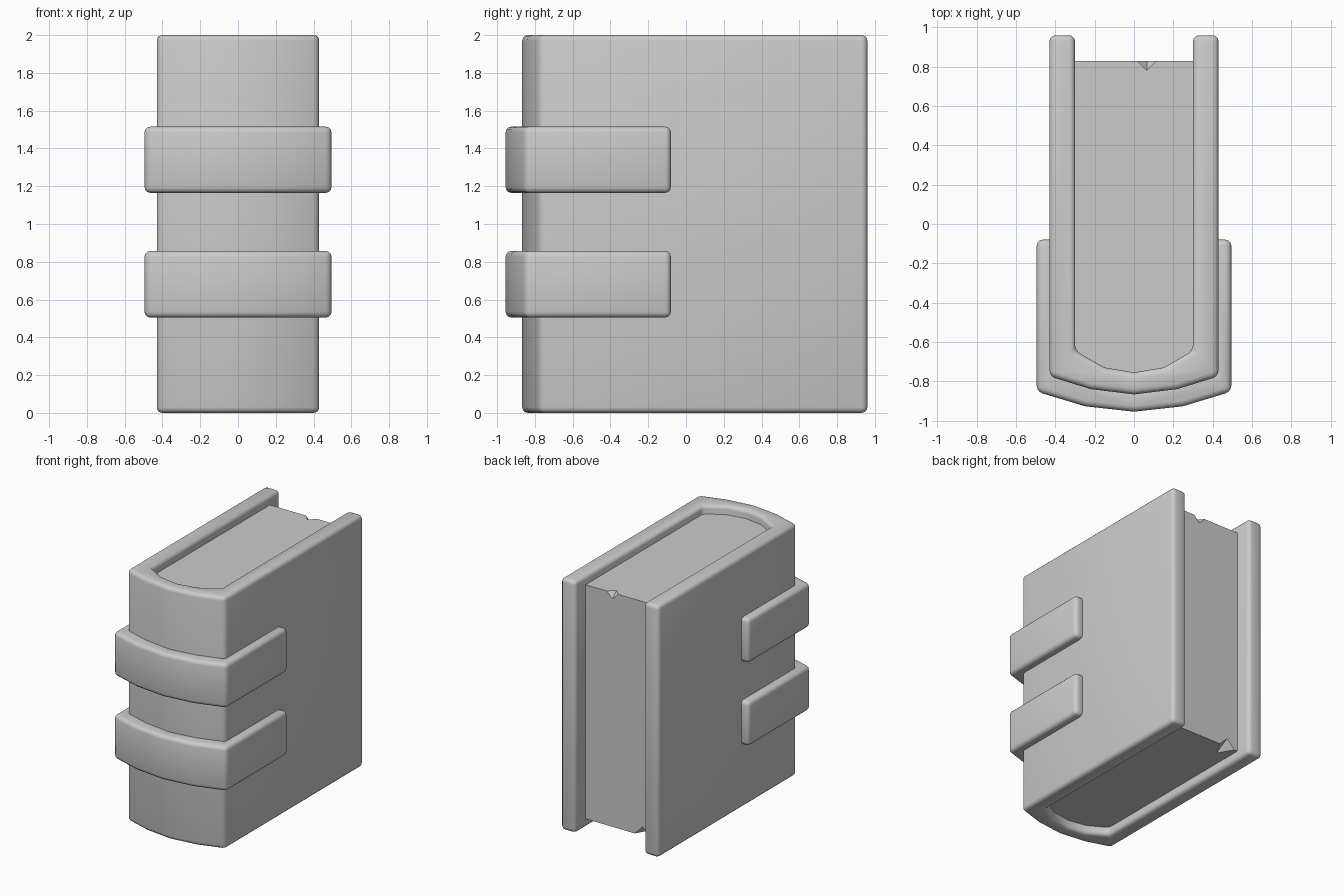
import bpy, bmesh
from mathutils import Vector

if "Cube" in bpy.data.objects:
    bpy.data.objects.remove(bpy.data.objects["Cube"])


def prism(name, outline, z0, z1):
    """Extrude a closed xy outline from z0 to z1."""
    bm = bmesh.new()
    face = bm.faces.new([bm.verts.new((x, y, z0)) for x, y in outline])
    ext = bmesh.ops.extrude_face_region(bm, geom=[face])
    top = [v for v in ext["geom"] if isinstance(v, bmesh.types.BMVert)]
    bmesh.ops.translate(bm, vec=(0, 0, z1 - z0), verts=top)
    bmesh.ops.recalc_face_normals(bm, faces=bm.faces)
    me = bpy.data.meshes.new(name)
    bm.to_mesh(me)
    bm.free()
    ob = bpy.data.objects.new(name, me)
    bpy.context.collection.objects.link(ob)
    return ob


def activate(ob):
    bpy.ops.object.select_all(action='DESELECT')
    ob.select_set(True)
    bpy.context.view_layer.objects.active = ob


def mirrored(half):
    """Complete a right-half path (back end to centre) with its left half."""
    return half + [(-x, y) for x, y in reversed(half[:-1])]


def round_edges(ob, width):
    mod = ob.modifiers.new("rounding", 'BEVEL')
    mod.width, mod.segments = width, 3
    mod.limit_method, mod.angle_limit = 'ANGLE', 0.7
    activate(ob)
    bpy.ops.object.modifier_apply(modifier=mod.name)
    bpy.ops.object.shade_smooth_by_angle(angle=0.6)


# Cover: U-shaped shell with a gently faceted spine
outer = mirrored([(0.43, 0.96), (0.43, -0.775), (0.22, -0.84), (0, -0.867)])
inner = mirrored([(0.30, 0.96), (0.30, -0.645), (0.15, -0.73), (0, -0.755)])
cover = prism("cover", outer + inner[::-1], 0, 2)
round_edges(cover, 0.03)

# Raised bands wrapped around the spine
band_out = mirrored([(0.495, -0.08), (0.495, -0.853), (0.25, -0.927), (0, -0.955)])
band_in = mirrored([(0.40, -0.08), (0.40, -0.75), (0.2, -0.81), (0, -0.84)])
for name, z0, z1 in (("lower_band", 0.505, 0.857), ("upper_band", 1.165, 1.515)):
    round_edges(prism(name, band_out + band_in[::-1], z0, z1), 0.03)

# Page block filling the cover, slightly recessed
back, low, high = 0.83, 0.07, 1.93
pages = prism("pages", [(0.30, back)] + inner[1:-1] + [(-0.30, back)], low, high)


def notch(centre, size):
    """Nick in the page edge, cut with an octahedron."""
    bm = bmesh.new()
    for axis in range(3):
        for sign in (-1, 1):
            p = Vector(centre)
            p[axis] += sign * size[axis]
            bm.verts.new(p)
    bmesh.ops.convex_hull(bm, input=bm.verts)
    bmesh.ops.recalc_face_normals(bm, faces=bm.faces)
    me = bpy.data.meshes.new("notch_cutter")
    bm.to_mesh(me)
    bm.free()
    cutter = bpy.data.objects.new("notch_cutter", me)
    bpy.context.collection.objects.link(cutter)
    mod = pages.modifiers.new("notch", 'BOOLEAN')
    mod.operation, mod.solver, mod.object = 'DIFFERENCE', 'EXACT', cutter
    activate(pages)
    bpy.ops.object.modifier_apply(modifier=mod.name)
    bpy.data.objects.remove(cutter)


# Torn nicks at the top and bottom of the fore edge
notch((0.065, back, high), (0.05, 0.05, 0.05))
notch((-0.2, back, low), (0.07, 0.12, 0.07))
